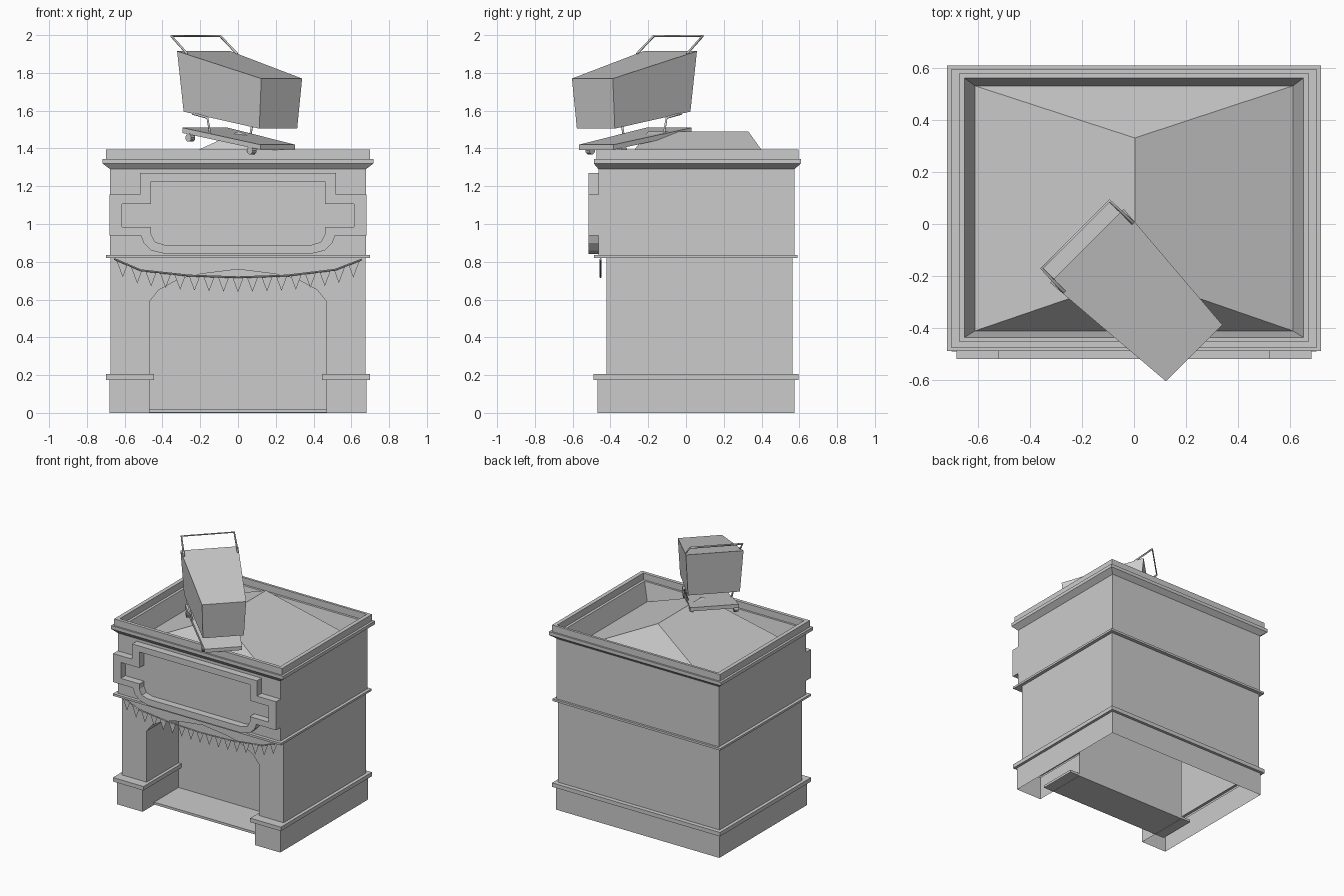
import bpy, bmesh, math
from mathutils import Vector

if "Cube" in bpy.data.objects:
    bpy.data.objects.remove(bpy.data.objects["Cube"])


def finish(name, bm):
    bmesh.ops.remove_doubles(bm, verts=bm.verts, dist=0.0005)
    bmesh.ops.recalc_face_normals(bm, faces=bm.faces)
    me = bpy.data.meshes.new(name)
    bm.to_mesh(me)
    bm.free()
    ob = bpy.data.objects.new(name, me)
    bpy.context.collection.objects.link(ob)
    return ob


def add_loft(bm, loops, closed=True):
    """Skin between loops that have equal point counts."""
    rows = [[bm.verts.new(p) for p in lp] for lp in loops]
    n = len(rows[0])
    for a, b in zip(rows, rows[1:]):
        for i in range(n if closed else n - 1):
            j = (i + 1) % n
            bm.faces.new((a[i], a[j], b[j], b[i]))
    return rows


def rect(x, y0, y1, z):
    return [(-x, y0, z), (x, y0, z), (x, y1, z), (-x, y1, z)]


def mirror_path(half):
    """Right half of an outline -> full outline, ending on the left."""
    return half + [(-p[0],) + tuple(p[1:]) for p in reversed(half) if abs(p[0]) > 1e-6]


def loft(name, loops, closed=True, cap=False):
    bm = bmesh.new()
    rows = add_loft(bm, loops, closed)
    if cap:
        bm.faces.new(rows[0])
        bm.faces.new(rows[-1])
    return finish(name, bm)


def tube(name, pts, r):
    cu = bpy.data.curves.new(name, 'CURVE')
    cu.dimensions = '3D'
    cu.bevel_depth = r
    cu.bevel_resolution = 0
    cu.use_fill_caps = True
    sp = cu.splines.new('POLY')
    sp.points.add(len(pts) - 1)
    for p, c in zip(sp.points, pts):
        p.co = (*c, 1)
    ob = bpy.data.objects.new(name, cu)
    bpy.context.collection.objects.link(ob)
    bpy.ops.object.select_all(action='DESELECT')
    ob.select_set(True)
    bpy.context.view_layer.objects.active = ob
    bpy.ops.object.convert(target='MESH')
    return ob


BACK = -0.04  # depth of the doorway recess


# Plinth with its moulding, U-shaped around the doorway
def u_path(x, front, back, inner, z):
    return mirror_path([(inner, BACK, z), (inner, front, z), (x, front, z), (x, back, z)])


loft("plinth", [u_path(.68, -.468, .574, .468, 0),
                u_path(.68, -.468, .574, .468, .175),
                u_path(.70, -.49, .595, .445, .175),
                u_path(.70, -.49, .595, .445, .205),
                u_path(.675, -.42, .563, .468, .205)], closed=False)

# Lower storey: side and back walls, arched front, recess
arch = mirror_path([(.468, .2), (.468, .59), (.42, .65), (.31, .71), (.2, .735), (0, .76)])
bm = bmesh.new()
add_loft(bm, [mirror_path([(.675, -.42, z), (.675, .563, z)]) for z in (.2, .83)], closed=False)
front = arch + [(-.675, .2), (-.675, .83), (.675, .83), (.675, .2)]
bm.faces.new([bm.verts.new((x, -.42, z)) for x, z in front])
add_loft(bm, [[(x, y, z) for x, z in arch] for y in (-.42, BACK)], closed=False)
rear = [(.468, 0)] + arch + [(-.468, 0)]
bm.faces.new([bm.verts.new((x, BACK, z)) for x, z in rear])
finish("lower_walls", bm)

# Doorway floor slab
loft("doorway_floor", [rect(.55, -.33, BACK, z) for z in (.002, .02)], cap=True)

# String course, upper storey, cornice and parapet in one swept profile
loft("upper_walls_and_parapet", [rect(*r) for r in (
    (.675, -.42, .563, .82), (.70, -.488, .59, .82), (.70, -.488, .59, .836),
    (.677, -.463, .574, .836), (.677, -.463, .574, 1.29),
    (.717, -.488, .608, 1.32), (.717, -.488, .608, 1.345),
    (.70, -.475, .595, 1.345), (.70, -.475, .595, 1.395),
    (.67, -.45, .577, 1.395), (.67, -.45, .577, 1.345),
    (.65, -.435, .56, 1.345), (.61, -.41, .53, 1.21))])

# Hipped roof inside the parapet
bm = bmesh.new()
e = [bm.verts.new(p) for p in rect(.61, -.41, .53, 1.21)]
r0, r1 = bm.verts.new((.003, -.2, 1.49)), bm.verts.new((.003, .33, 1.49))
for f in ((e[0], e[1], r0), (e[1], e[2], r1, r0), (e[2], e[3], r1), (e[3], e[0], r0, r1)):
    bm.faces.new(f)
finish("hipped_roof", bm)

# Raised frame of the sign board
outer = mirror_path([(.52, 1.27), (.52, 1.155), (.68, 1.155), (.68, .94),
                     (.515, .94), (.50, .90), (.46, .86), (.385, .842)])
inner = mirror_path([(.46, 1.225), (.46, 1.105), (.615, 1.105), (.615, .985),
                     (.46, .985), (.46, .945), (.44, .905), (.39, .89)])
at = lambda path, y: [(x, y, z) for x, z in path]
loft("sign_frame", [at(outer, -.46), at(outer, -.517), at(inner, -.517), at(inner, -.46)])

# Bunting: sagging cord and triangular flags
cord = [(-.655, .815), (-.515, .755), (-.26, .727), (0, .718), (.26, .727), (.515, .758), (.655, .812)]
tube("bunting_cord", [(x, -.452, z) for x, z in cord], .005)


def cord_z(x):
    for (xa, za), (xb, zb) in zip(cord, cord[1:]):
        if x <= xb:
            return za + (zb - za) * (x - xa) / (xb - xa)
    return cord[-1][1]


bm = bmesh.new()
for i in range(17):
    x = -.615 + i * 1.23 / 16
    pts = [(x - .03, cord_z(x - .03)), (x + .03, cord_z(x + .03)),
           (x - .2 * (cord_z(x + .03) - cord_z(x - .03)), cord_z(x) - .08)]
    bm.faces.new([bm.verts.new((px, -.452, pz)) for px, pz in pts])
finish("bunting_flags", bm)


# Trolley on the roof; local u runs forward, v sideways, turned 45 degrees
def cart(u, v, z):
    s, v = math.sqrt(.5), v - .187
    return ((u + v) * s, (v - u) * s, z)


def cart_loop(rear, front_end):
    (u0, h0, z0), (u1, h1, z1) = rear, front_end
    return [cart(u0, -h0, z0), cart(u1, -h1, z1), cart(u1, h1, z1), cart(u0, h0, z0)]


loft("trolley_basket", [cart_loop((-.04, .18, 1.595), (.488, .142, 1.505)),
                        cart_loop((-.069, .20, 1.915), (.514, .153, 1.77))], cap=True)
loft("trolley_chassis", [cart_loop((-.06, .17, 1.482), (.485, .13, 1.393)),
                         cart_loop((-.06, .17, 1.51), (.485, .13, 1.42))], cap=True)
tube("trolley_handle", [cart(-.005, -.187, 1.90), cart(-.129, -.183, 1.995),
                        cart(-.129, .183, 1.995), cart(-.005, .187, 1.90)], .007)
for side, label in ((-1, "left"), (1, "right")):
    tube("trolley_leg_" + label, [cart(.02, side * .172, 1.585), cart(.13, side * .172, 1.562),
                                  cart(.13, side * .15, 1.47)], .007)
    for u, h, z, end in ((-.015, .155, 1.457, "rear"), (.41, .12, 1.39, "front")):
        ring = [(u + .022 * math.cos(a * math.tau / 10), z + .022 * math.sin(a * math.tau / 10))
                for a in range(10)]
        loft("trolley_wheel_%s_%s" % (end, label),
             [[cart(pu, side * h + dv, pz) for pu, pz in ring] for dv in (-.015, .015)], cap=True)
